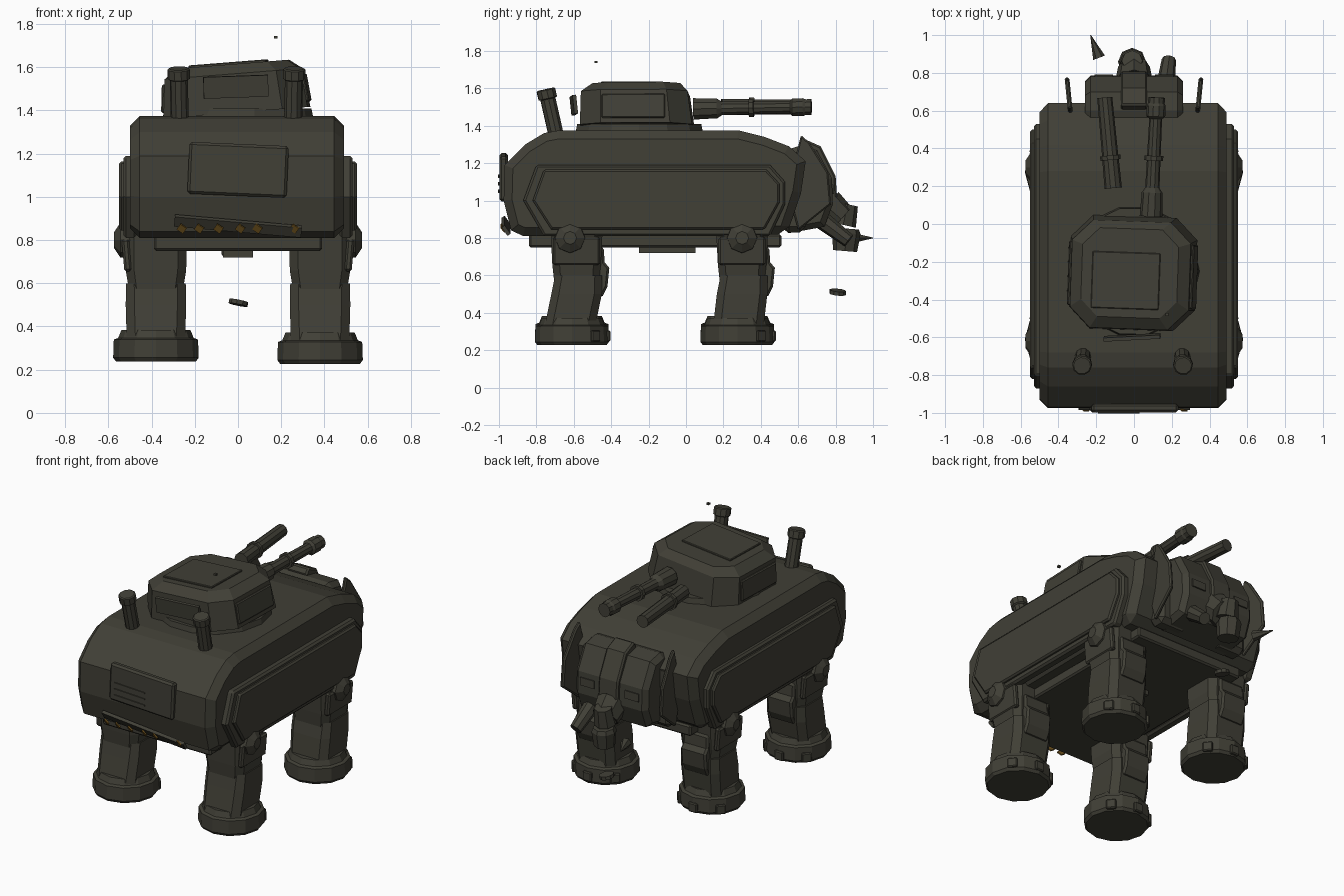
import bpy, bmesh, math
from mathutils import Vector, Matrix


def material(name, col):
    m = bpy.data.materials.new(name)
    m.diffuse_color = (*col, 1)
    return m


HULL = material("dark olive armour", (0.052, 0.050, 0.037))
YELLOW = material("faded hazard yellow", (0.15, 0.08, 0.012))


def finish(name, bm, mat=HULL, bevel=0, limit=60):
    bmesh.ops.recalc_face_normals(bm, faces=bm.faces[:])
    me = bpy.data.meshes.new(name)
    bm.to_mesh(me)
    bm.free()
    me.materials.append(mat)
    ob = bpy.data.objects.new(name, me)
    bpy.context.collection.objects.link(ob)
    if bevel:
        mod = ob.modifiers.new("edge", 'BEVEL')
        mod.width, mod.segments = bevel, 1
        mod.limit_method, mod.angle_limit = 'ANGLE', math.radians(limit)
    return ob


def skin(name, rings, mat=HULL, bevel=0, limit=60):
    """Joins equal-length rings of points and caps both ends."""
    bm = bmesh.new()
    vs = [[bm.verts.new(p) for p in r] for r in rings]
    n = len(vs[0])
    for a, b in zip(vs, vs[1:]):
        for i in range(n):
            j = (i + 1) % n
            bm.faces.new((a[i], a[j], b[j], b[i]))
    bm.faces.new(vs[0])
    bm.faces.new(vs[-1])
    return finish(name, bm, mat, bevel, limit)


def side_profile(name, pts, x0, x1, bevel=0, shear=0):
    """Extrudes a (y, z) outline along x."""
    return skin(name, [[(x + shear * (y - 0.6), y, z) for y, z in pts] for x in (x0, x1)], bevel=bevel)


def loft(name, levels, cut=0.3):
    """Stacks chamfered rectangles (z, cx, cy, half x, half y)."""
    rings = []
    for z, cx, cy, hx, hy in levels:
        c = cut * min(hx, hy)
        q = [(hx, hy - c), (hx - c, hy), (c - hx, hy), (-hx, hy - c),
             (-hx, c - hy), (c - hx, -hy), (hx - c, -hy), (hx, c - hy)]
        rings.append([(cx + x, cy + y, z) for x, y in q])
    return skin(name, rings)


def box(name, loc, size, rot=(0, 0, 0), mat=HULL, bevel=0):
    bm = bmesh.new()
    bmesh.ops.create_cube(bm, size=1, matrix=Matrix.Diagonal((*size, 1)))
    ob = finish(name, bm, mat, bevel)
    ob.location = loc
    ob.rotation_euler = [math.radians(a) for a in rot]
    return ob


def tube(name, a, b, stations, sides=10):
    """Round part from a to b; stations are (fraction, radius)."""
    a, b = Vector(a), Vector(b)
    q = (b - a).to_track_quat('Z', 'Y')
    rings = []
    for t, r in stations:
        rings.append([a.lerp(b, t) + q @ Vector((r * math.cos(math.tau * i / sides),
                      r * math.sin(math.tau * i / sides), 0)) for i in range(sides)])
    return skin(name, rings)


# Hull
side_profile("hull", [(-0.975, 1.0), (-0.97, 1.19), (-0.86, 1.30), (-0.76, 1.36), (-0.68, 1.375),
                      (0.28, 1.375), (0.42, 1.34), (0.55, 1.29), (0.64, 1.21), (0.615, 1.04),
                      (0.54, 0.82), (-0.87, 0.81), (-0.935, 0.84)], -0.50, 0.49, 0.045)
box("belly_plate", (0, -0.165, 0.785), (0.78, 1.35, 0.07), bevel=0.01)
box("belly_hatch", (0, -0.1, 0.74), (0.14, 0.3, 0.04))

# Layered side armour
outer = [(-0.87, 1.0), (-0.80, 1.19), (0.45, 1.19), (0.53, 1.10), (0.53, 0.98), (0.45, 0.81), (-0.76, 0.81)]
inner = [(-0.82, 1.0), (-0.76, 1.165), (0.43, 1.165), (0.5, 1.09), (0.5, 0.99), (0.42, 0.845), (-0.72, 0.845)]
for s, side in ((-1, "left"), (1, "right")):
    side_profile(side + "_armour", outer, s * 0.47, s * 0.53, 0.012)
    side_profile(side + "_armour_panel", inner, s * 0.52, s * 0.55, 0.01)
    for y in (-0.62, 0.30):
        tube(side + "_hip_cap", (s * 0.5, y, 0.80), (s * 0.575, y, 0.80),
             [(0, 0.085), (0.6, 0.08), (1, 0.035)], 8)

# Legs
for s, side in ((-1, "left"), (1, "right")):
    x = s * 0.38
    for end, y, lean in (("rear", -0.585, -0.035), ("fore", 0.30, -0.02)):
        n = f"{side}_{end}_leg_"
        loft(n + "upper", [(0.86, x, y, 0.145, 0.14), (0.66, x, y, 0.14, 0.13), (0.57, x, y, 0.125, 0.12)])
        loft(n + "lower", [(0.60, x, y + 0.01, 0.138, 0.125), (0.50, x, y, 0.14, 0.135),
                           (0.33, x, y + lean, 0.135, 0.135)])
        box(n + "hip_guard", (s * 0.515, y, 0.73), (0.035, 0.25, 0.15), (0, s * 5, 0), bevel=0.01)
        side_profile(n + "knee_guard", [(y + 0.11, 0.76), (y + 0.145, 0.75), (y + 0.15, 0.67),
                     (y + 0.175, 0.64), (y + 0.165, 0.54), (y + 0.135, 0.48), (y + 0.1, 0.50)],
                     x - 0.09, x + 0.09, 0.012)
        fy = y - 0.025
        tilt = 0.008 if s < 0 else -0.003
        tube(n + "foot", (x, fy, 0.23 + tilt), (x, fy, 0.375 + tilt),
             [(0, 0.185), (0.12, 0.198), (0.7, 0.195), (0.75, 0.175), (1, 0.16)], 12)
        for a in (-50, 0, 50):
            r = math.radians(a)
            box(n + "toe", (x + 0.19 * math.sin(r), fy + 0.19 * math.cos(r), 0.275),
                (0.06, 0.03, 0.06), (0, 0, -a), bevel=0.006)

# Turret, slightly rolled
parts = [loft("turret", [(-0.11, 0, 0.04, 0.335, 0.30), (0.07, 0, 0.03, 0.315, 0.285),
                         (0.115, 0, 0.04, 0.255, 0.235)], 0.38),
         box("turret_hatch", (-0.02, 0, 0.118), (0.36, 0.30, 0.014), bevel=0.004),
         box("left_turret_plate", (-0.325, 0.03, -0.02), (0.025, 0.34, 0.13), (0, 6, 0), bevel=0.006),
         box("right_turret_plate", (0.325, 0.03, -0.02), (0.025, 0.34, 0.13), (0, -6, 0), bevel=0.006)]
for ob in parts:
    ob.matrix_world = (Matrix.Translation((-0.015, -0.30, 1.50)) @ Matrix.Rotation(math.radians(-4.5), 4, 'Y')
                       @ Matrix.Rotation(math.radians(-2), 4, 'Z') @ ob.matrix_basis)
tube("turret_ring", (0, -0.25, 1.36), (0, -0.25, 1.41), [(0, 0.35), (1, 0.34)], 14)
box("turret_rear_plate", (-0.01, -0.60, 1.51), (0.30, 0.02, 0.10), (6, -2, 3))

# Twin guns, the left one broken loose
tube("right_gun", (0.09, 0.04, 1.49), (0.12, 0.67, 1.50),
     [(0, 0.06), (0.2, 0.055), (0.24, 0.038), (0.47, 0.036), (0.47, 0.05), (0.51, 0.05), (0.51, 0.036),
      (0.82, 0.034), (0.84, 0.05), (0.93, 0.05), (0.95, 0.044), (1, 0.044)])
tube("left_gun", (-0.11, 0.19, 1.50), (-0.155, 0.67, 1.50),
     [(0, 0.046), (0.31, 0.044), (0.31, 0.054), (0.36, 0.054), (0.36, 0.043), (1, 0.04)])

# Exhaust stacks
for side, x in (("left", -0.275), ("right", 0.26)):
    tube(side + "_exhaust", (x * 0.98, -0.69, 1.33), (x, -0.75, 1.595),
         [(0, 0.042), (0.8, 0.042), (0.82, 0.052), (0.98, 0.052), (1, 0.045)])

# Rear vent panel with slats and hazard strip
box("vent_panel", (0, -0.975, 1.125), (0.46, 0.045, 0.24), (0, 2.5, 0), bevel=0.012)
for i in range(3):
    box("vent_slat", (-0.08, -0.998, 1.05 + 0.04 * i), (0.22, 0.012, 0.008), (0, 2.5, 0))
box("hazard_strip", (0, -0.962, 0.865), (0.59, 0.02, 0.055), (35, 5, 0))
for x in (-0.26, -0.18, -0.09, 0.01, 0.09, 0.26):
    box("hazard_mark", (x, -0.979, 0.853), (0.036, 0.008, 0.036), (35, 35, 0), YELLOW)

# Head
side_profile("head", [(0.50, 1.26), (0.60, 1.29), (0.70, 1.27), (0.78, 1.12), (0.785, 0.98),
                      (0.74, 0.86), (0.52, 0.82)], -0.26, 0.26, 0.03)
side_profile("brow_ridge", [(0.60, 1.29), (0.63, 1.33), (0.72, 1.29), (0.80, 1.13), (0.81, 0.98),
                            (0.77, 0.95), (0.70, 1.2)], -0.07, 0.07, 0.01)
for s, side in ((-1, "left"), (1, "right")):
    side_profile(side + "_ear", [(0.54, 1.06), (0.615, 1.35), (0.66, 1.31), (0.76, 1.15),
                                 (0.775, 0.98), (0.60, 0.84)], s * 0.325, s * 0.35, 0.008, s * 0.1)
    box(side + "_eye_plate", (s * 0.16, 0.78, 1.06), (0.10, 0.02, 0.05), (3, 0, 0))
    box(side + "_neck", (s * 0.22, 0.58, 1.03), (0.22, 0.12, 0.40), bevel=0.03)

# Trunk stub, right tusk socket and loose tusk
tube("trunk_root", (0, 0.75, 0.97), (0, 0.83, 0.90), [(0, 0.10), (1, 0.085)], 8)
tube("trunk_upper", (-0.01, 0.865, 0.98), (-0.01, 0.84, 0.87), [(0, 0.055), (1, 0.07)], 8)
tube("trunk_lower", (-0.01, 0.86, 0.85), (-0.01, 0.85, 0.73), [(0, 0.065), (0.2, 0.075), (1, 0.065)], 8)
tube("right_tusk_socket", (0.165, 0.72, 0.90), (0.185, 0.87, 0.785), [(0, 0.05), (1, 0.038)], 8)
tube("left_tusk", (-0.185, 0.88, 0.80), (-0.23, 1.0, 0.80), [(0, 0.033), (1, 0.002)], 6)

# Loose fragments
frag = tube("trunk_tip", (0, 0.81, 0.50), (0.004, 0.812, 0.52), [(0, 0.045), (1, 0.045)], 10)
box("antenna_tip", (0.175, -0.48, 1.74), (0.016, 0.016, 0.012))
